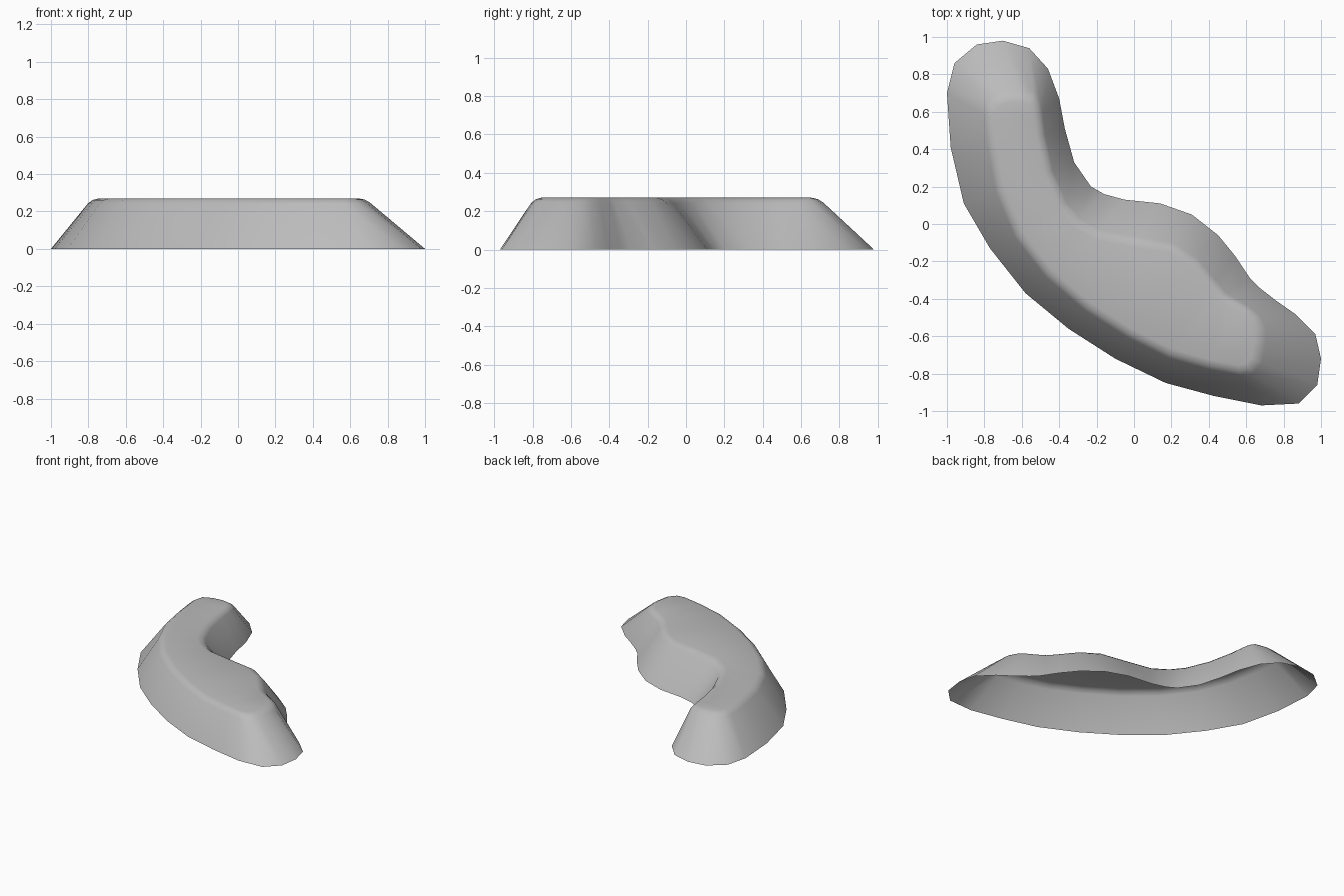
import bpy
import bmesh
from mathutils import Vector

HEIGHT = 0.27
ROUNDING = 0.035

# Footprint on the ground, clockwise from the back left tip
FOOT = [
    (-.84, .96), (-.7, .98), (-.56, .94), (-.46, .83), (-.4, .67), (-.37, .51),
    (-.32, .33), (-.23, .2), (-.16, .16), (-.05, .13), (.14, .11), (.31, .05),
    (.45, -.06), (.54, -.17), (.62, -.29), (.67, -.34), (.76, -.41), (.86, -.48),
    (.97, -.59), (1, -.72), (.98, -.86), (.88, -.96), (.68, -.97), (.43, -.92),
    (.17, -.85), (-.1, -.72), (-.35, -.56), (-.58, -.37), (-.77, -.13),
    (-.91, .11), (-.98, .41), (-1, .7), (-.96, .86),
]

# Plateau outline, one point above each footprint point
PLATEAU = [
    (-.69, .68), (-.61, .69), (-.54, .68), (-.51, .64), (-.5, .58), (-.49, .48),
    (-.45, .28), (-.38, .11), (-.31, .02), (-.2, -.05), (.02, -.09), (.2, -.12),
    (.33, -.2), (.42, -.31), (.48, -.38), (.53, -.41), (.6, -.45), (.65, -.49),
    (.68, -.55), (.68, -.63), (.66, -.73), (.62, -.78), (.56, -.79), (.4, -.76),
    (.19, -.7), (-.03, -.59), (-.25, -.45), (-.46, -.27), (-.62, -.06),
    (-.72, .18), (-.76, .4), (-.78, .58), (-.76, .65),
]


def make_material(name, colour):
    """Create one plain material with matching viewport and render colour."""
    material = bpy.data.materials.new(name)
    material.use_nodes = True
    material.diffuse_color = colour
    shader = material.node_tree.nodes["Principled BSDF"]
    shader.inputs["Base Color"].default_value = colour
    return material


def add_ring(bm, outline, height):
    """Add a loop of vertices following an outline at one height."""
    return [bm.verts.new(Vector((x, y, height))) for x, y in outline]


def make_mound(name, foot, plateau, material):
    """Build an open-bottomed sloping mound with a softened flat top."""
    bm = bmesh.new()
    lower = add_ring(bm, foot, 0)
    upper = add_ring(bm, plateau, HEIGHT)

    # Sloping bank between the two outlines
    for i in range(len(lower)):
        j = (i + 1) % len(lower)
        bm.faces.new((lower[i], lower[j], upper[j], upper[i]))

    # Flat top with a rounded rim
    top = bm.faces.new(upper)
    bmesh.ops.recalc_face_normals(bm, faces=bm.faces[:])
    if top.normal.z < 0:
        bmesh.ops.reverse_faces(bm, faces=bm.faces[:])
    bmesh.ops.bevel(bm, geom=list(top.edges), offset=ROUNDING, segments=2,
                    profile=0.5, affect='EDGES', clamp_overlap=True)
    flat = [face for face in bm.faces if len(face.verts) > 4]
    bmesh.ops.triangulate(bm, faces=flat)

    mesh = bpy.data.meshes.new(name)
    bm.to_mesh(mesh)
    bm.free()
    mesh.materials.append(material)
    mound = bpy.data.objects.new(name, mesh)
    bpy.context.collection.objects.link(mound)

    # Smooth shading over the bank and rim
    bpy.ops.object.select_all(action='DESELECT')
    mound.select_set(True)
    bpy.context.view_layer.objects.active = mound
    bpy.ops.object.shade_smooth()
    return mound


default_cube = bpy.data.objects.get("Cube")
if default_cube:
    bpy.data.objects.remove(default_cube, do_unlink=True)

stone_grey = make_material("stone_grey", (0.5, 0.5, 0.5, 1))
make_mound("curved_mound", FOOT, PLATEAU, stone_grey)
